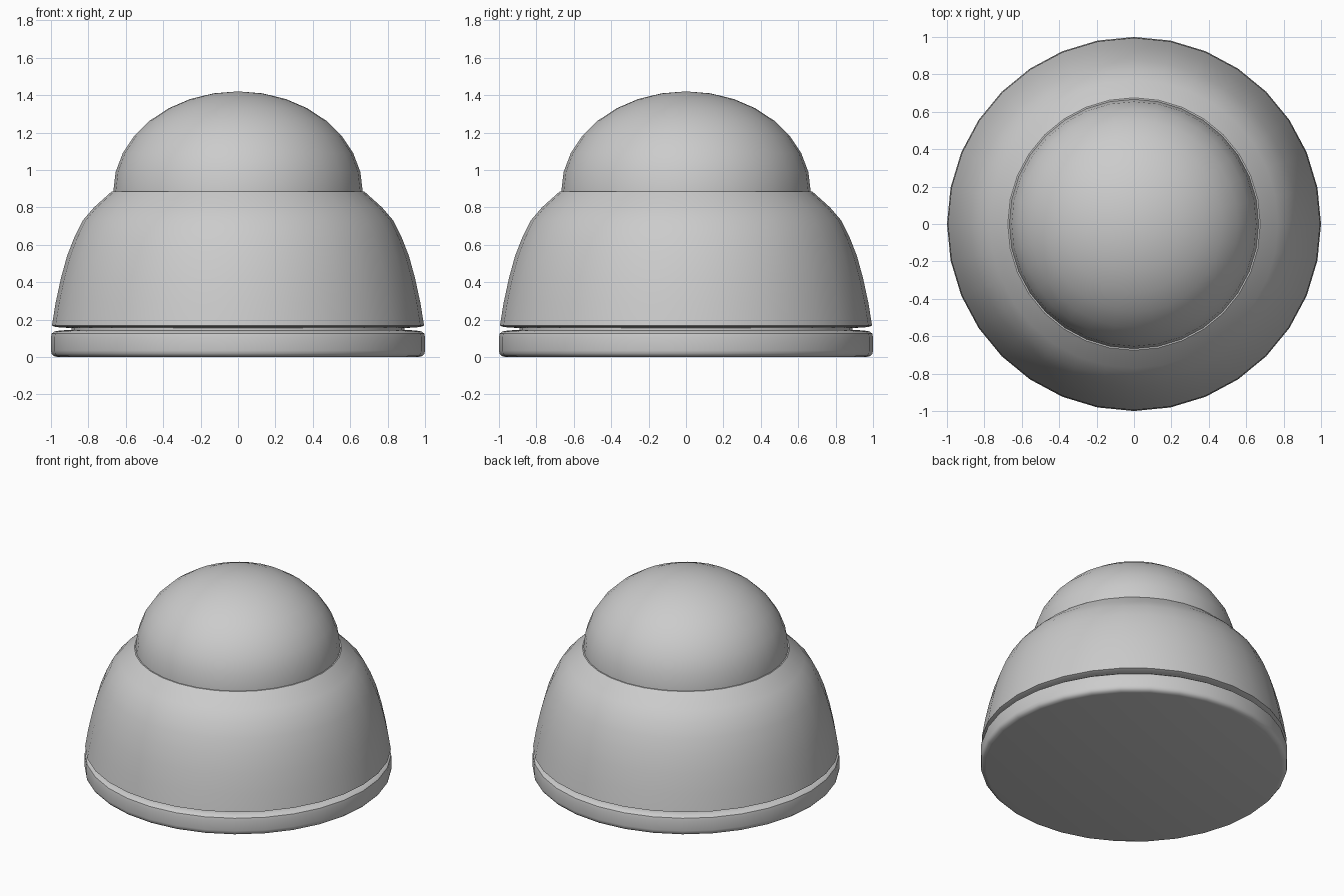
import bpy, bmesh, math

if "Cube" in bpy.data.objects:
    bpy.data.objects.remove(bpy.data.objects["Cube"])

SEG = 32

def lathe(name, profile, angle=40):
    """Revolve (radius, z) points around z; radius 0 becomes a pole."""
    bm = bmesh.new()
    rings = []
    for r, z in profile:
        if r == 0:
            rings.append([bm.verts.new((0, 0, z))] * SEG)
        else:
            rings.append([bm.verts.new((r * math.cos(2 * math.pi * i / SEG),
                                        r * math.sin(2 * math.pi * i / SEG), z)) for i in range(SEG)])
    for a, b in zip(rings, rings[1:]):
        for i in range(SEG):
            j = (i + 1) % SEG
            bm.faces.new(list(dict.fromkeys((a[i], a[j], b[j], b[i]))))
    bmesh.ops.recalc_face_normals(bm, faces=bm.faces)
    mesh = bpy.data.meshes.new(name)
    bm.to_mesh(mesh)
    bm.free()
    ob = bpy.data.objects.new(name, mesh)
    bpy.context.collection.objects.link(ob)
    bpy.ops.object.select_all(action='DESELECT')
    ob.select_set(True)
    bpy.context.view_layer.objects.active = ob
    bpy.ops.object.shade_smooth_by_angle(angle=math.radians(angle))
    return ob

# Flat base disc with rounded rims
lathe("base_disc", [(0, 0), (0.965, 0), (0.985, 0.005), (0.997, 0.018), (1.0, 0.035),
                    (1.0, 0.105), (0.996, 0.125), (0.98, 0.137), (0.95, 0.142),
                    (0.89, 0.145), (0, 0.145)])

# Recessed neck between base and body
lathe("neck", [(0, 0.13), (0.89, 0.13), (0.89, 0.18), (0, 0.18)])

# Curved main body
lathe("body", [(0, 0.155), (0.90, 0.155), (0.975, 0.16), (0.995, 0.168), (0.975, 0.29),
               (0.947, 0.42), (0.914, 0.54), (0.875, 0.64), (0.83, 0.73),
               (0.77, 0.80), (0.675, 0.885), (0, 0.885)])

# Domed cap
N = 8
dome = [(0.667 * math.cos(math.pi / 2 * i / N), 0.885 + 0.535 * math.sin(math.pi / 2 * i / N))
        for i in range(N)]
lathe("dome", [(0, 0.87), (0.667, 0.87)] + dome + [(0, 1.42)])
